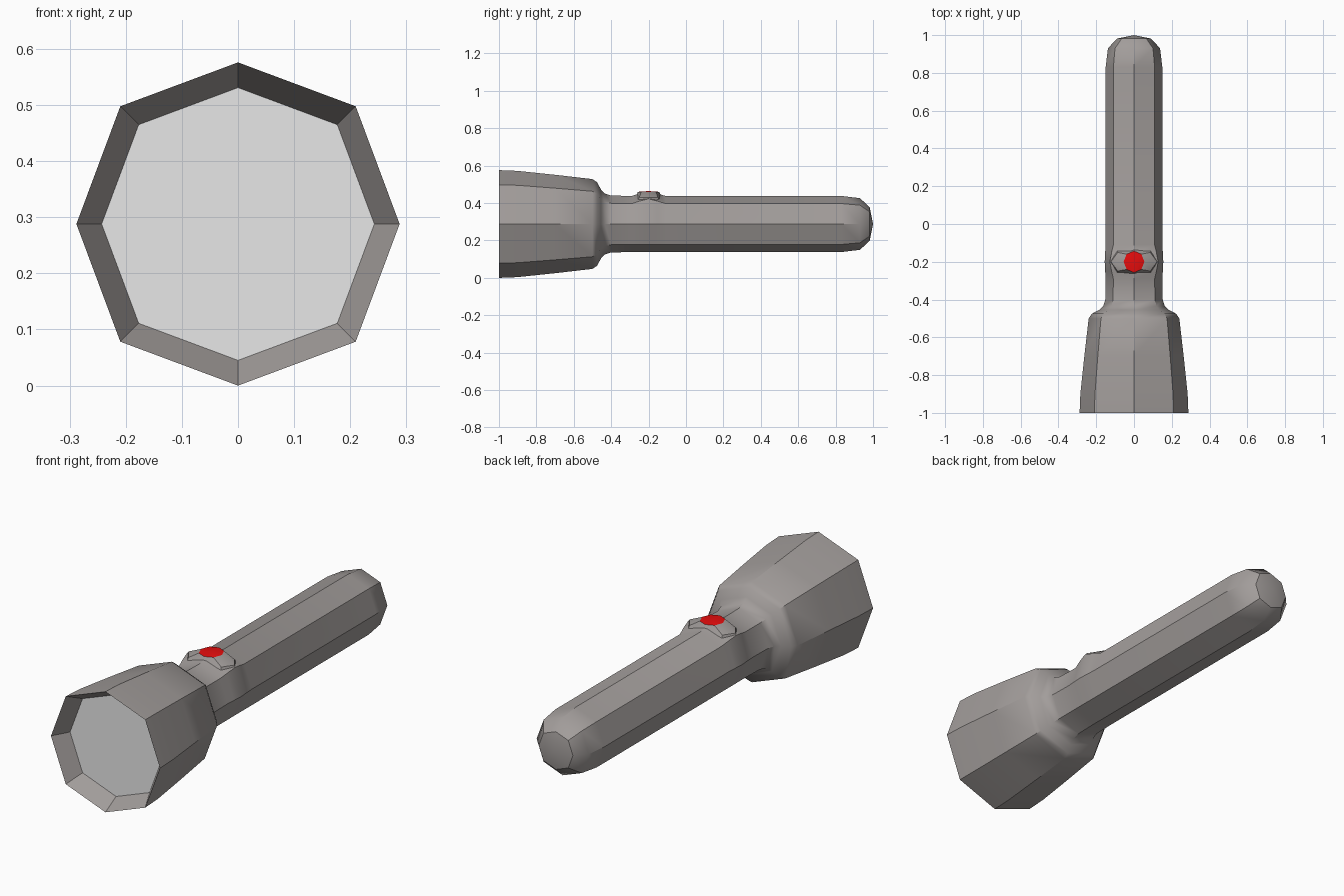
import bpy, bmesh
from math import sin, cos, pi, radians

cube = bpy.data.objects.get("Cube")
if cube:
    bpy.data.objects.remove(cube, do_unlink=True)

AXIS_Z = 0.288
SIDES = 8


def material(name, rgb):
    m = bpy.data.materials.new(name)
    m.use_nodes = True
    m.diffuse_color = (*rgb, 1)
    m.node_tree.nodes["Principled BSDF"].inputs["Base Color"].default_value = (*rgb, 1)
    return m


metal = material("warm grey metal", (0.36, 0.335, 0.325))
glass = material("pale lens", (0.8, 0.8, 0.8))
red = material("red button", (0.8, 0.004, 0.004))


def bridge(bm, a, b):
    for i in range(len(a)):
        j = (i + 1) % len(a)
        bm.faces.new((a[i], a[j], b[j], b[i]))


def finish(bm, name, mats, smooth=True):
    bmesh.ops.recalc_face_normals(bm, faces=bm.faces)
    mesh = bpy.data.meshes.new(name)
    bm.to_mesh(mesh)
    bm.free()
    ob = bpy.data.objects.new(name, mesh)
    bpy.context.collection.objects.link(ob)
    for m in mats:
        mesh.materials.append(m)
    if smooth:
        bpy.ops.object.select_all(action="DESELECT")
        ob.select_set(True)
        bpy.context.view_layer.objects.active = ob
        bpy.ops.object.shade_smooth_by_angle(angle=radians(35))
    return ob


def octagon(bm, y, r):
    """Ring around the long axis, corner at the top, diagonals slightly fuller."""
    ring = []
    for i in range(SIDES):
        a = 2 * pi * i / SIDES
        k = r * (1.03 if i % 2 else 1)
        ring.append(bm.verts.new((k * sin(a), y, AXIS_Z + k * cos(a))))
    return ring


# Torch body: recessed rim, flared head, neck, handle and rounded tail
profile = [(-0.92, 0.243), (-1, 0.288), (-0.9, 0.284), (-0.7, 0.263), (-0.5, 0.24),
           (-0.475, 0.223), (-0.455, 0.185), (-0.435, 0.163), (-0.4, 0.152),
           (-0.29, 0.15), (-0.25, 0.15), (-0.2, 0.15), (-0.15, 0.15), (-0.11, 0.15),
           (0.83, 0.15), (0.93, 0.138), (0.982, 0.09)]
bm = bmesh.new()
rings = [octagon(bm, y, r) for y, r in profile]
for a, b in zip(rings, rings[1:]):
    bridge(bm, a, b)
tip = bm.verts.new((0, 1, AXIS_Z))
for i in range(SIDES):
    bm.faces.new((rings[-1][i], rings[-1][(i + 1) % SIDES], tip))
# swelling of the upper half under the switch
for ring in rings[10:13]:
    full = 1 if ring is rings[11] else 0.5
    for v in ring:
        if v.co.z > AXIS_Z + 0.14:
            v.co.z += 0.012
        elif v.co.z > AXIS_Z + 0.05:
            v.co.x *= 1 + 0.17 * full
            v.co.z += 0.025 * full
        elif v.co.z > AXIS_Z - 0.01:
            v.co.x *= 1 + 0.035 * full
finish(bm, "torch_body", [metal])

# Lens at the bottom of the recess
bm = bmesh.new()
bm.faces.new(octagon(bm, -0.92, 0.243))
lens = finish(bm, "lens", [glass], smooth=False)
if lens.data.polygons[0].normal.y > 0:
    lens.data.flip_normals()


# Switch: faceted collar with a red top
def flat_ring(bm, rx, ry, z):
    return [bm.verts.new((rx * cos(2 * pi * i / SIDES), -0.2 + ry * sin(2 * pi * i / SIDES), z))
            for i in range(SIDES)]


bm = bmesh.new()
collar = [flat_ring(bm, *p) for p in
          ((0.128, 0.085, 0.41), (0.122, 0.07, 0.43), (0.055, 0.057, 0.46))]
for a, b in zip(collar, collar[1:]):
    bridge(bm, a, b)
centre = bm.verts.new((0, -0.2, 0.464))
for i in range(SIDES):
    f = bm.faces.new((collar[-1][i], collar[-1][(i + 1) % SIDES], centre))
    f.material_index = 1
finish(bm, "switch", [metal, red])
